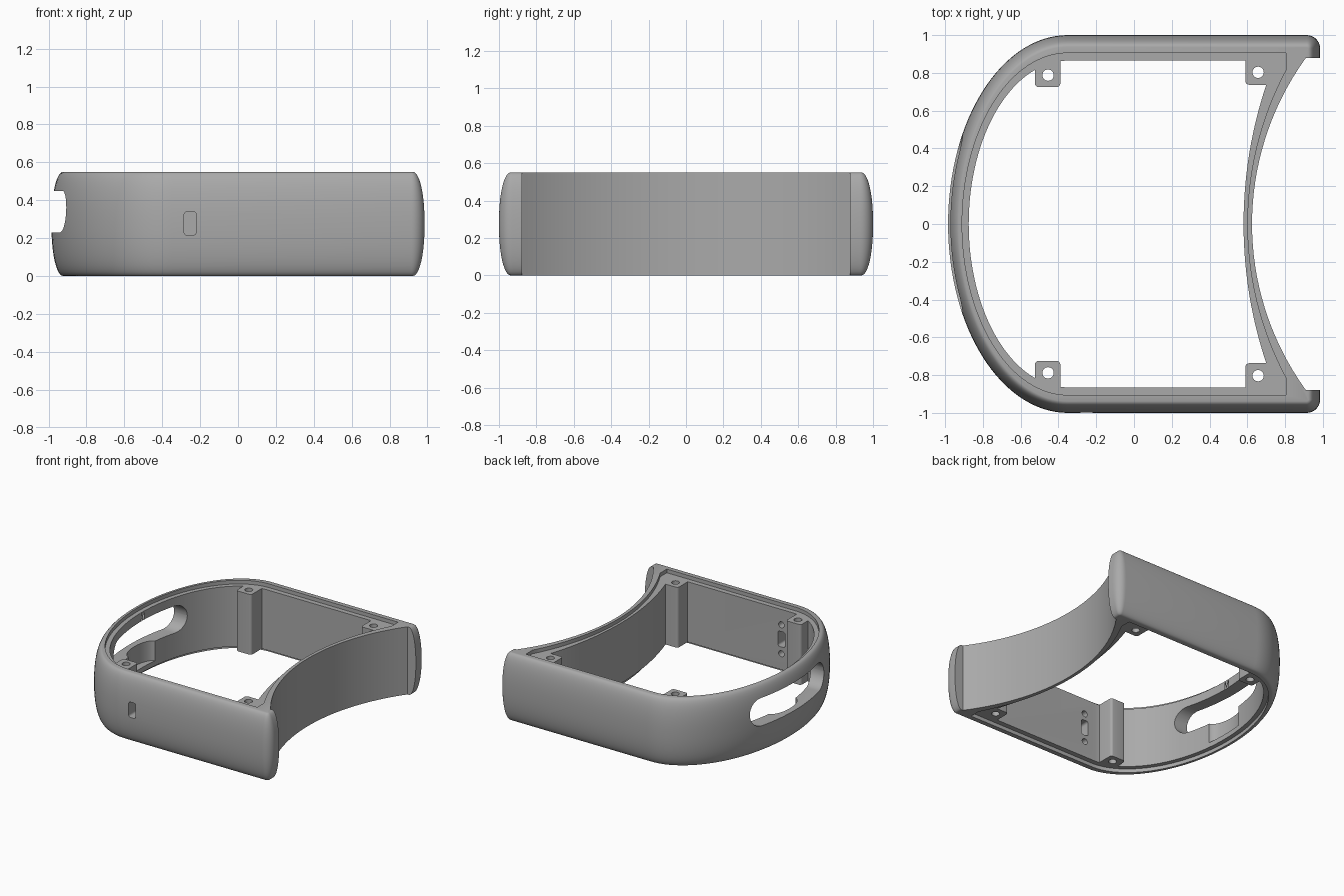
import bpy, bmesh, math
from mathutils import Vector

if "Cube" in bpy.data.objects:
    bpy.data.objects.remove(bpy.data.objects["Cube"])

HEIGHT = 0.55
LEDGE = 0.03          # depth of the lid recesses
BOW_X = -0.35         # where the straight sides turn into the curved end

grey = bpy.data.materials.new("Satin Grey")
grey.use_nodes = True
grey.diffuse_color = (0.4, 0.4, 0.4, 1)
grey.node_tree.nodes["Principled BSDF"].inputs["Base Color"].default_value = (0.4, 0.4, 0.4, 1)


def loft(name, rings):
    """Closed solid through a stack of equal-length point rings."""
    bm = bmesh.new()
    rows = [[bm.verts.new(p) for p in ring] for ring in rings]
    n = len(rows[0])
    for a, b in zip(rows, rows[1:]):
        for i in range(n):
            j = (i + 1) % n
            bm.faces.new((a[i], a[j], b[j], b[i]))
    bm.faces.new(rows[0][::-1])
    bm.faces.new(rows[-1])
    bmesh.ops.recalc_face_normals(bm, faces=bm.faces)
    mesh = bpy.data.meshes.new(name)
    bm.to_mesh(mesh)
    bm.free()
    obj = bpy.data.objects.new(name, mesh)
    bpy.context.collection.objects.link(obj)
    mesh.materials.append(grey)
    return obj


def prism(name, outline, lo, hi, axis="z"):
    place = {"x": lambda p, h: (h, p[0], p[1]),
             "y": lambda p, h: (p[0], h, p[1]),
             "z": lambda p, h: (p[0], p[1], h)}[axis]
    return loft(name, [[place(p, h) for p in outline] for h in (lo, hi)])


def cut(target, cutter):
    mod = target.modifiers.new("cut", "BOOLEAN")
    mod.operation, mod.solver, mod.object = "DIFFERENCE", "EXACT", cutter
    bpy.context.view_layer.objects.active = target
    bpy.ops.object.modifier_apply(modifier=mod.name)
    bpy.data.objects.remove(cutter)


def arc(cx, cy, rx, ry, start, end, steps):
    out = []
    for i in range(steps + 1):
        a = math.radians(start + (end - start) * i / steps)
        out.append((cx + rx * math.cos(a), cy + ry * math.sin(a)))
    return out


def circle(cx, cy, r):
    return arc(cx, cy, r, r, 0, 345, 23)


def rounded_rect(x0, x1, y0, y1, r, steps=5):
    corners = ((x1, y1, 0), (x0, y1, 90), (x0, y0, 180), (x1, y0, 270))
    pts = []
    for x, y, a in corners:
        cx = x - r if x == x1 else x + r
        cy = y - r if y == y1 else y + r
        pts += arc(cx, cy, r, r, a, a + 90, steps)
    return pts


def waist(x_mid, radius, half, steps=32):
    """Points of the concave end, from -half to +half in y."""
    ys = [half * (2 * i / steps - 1) for i in range(steps + 1)]
    return [(x_mid + radius - math.sqrt(radius ** 2 - y * y), y) for y in ys]


def bow(rx, ry):
    return arc(BOW_X, 0, rx, ry, 90, 270, 64)


# Outer body: D outline swept up a bulging side profile
outline = (arc(0.915, 0.93, 0.07, 0.07, 0, 90, 8) + bow(0.635, 1.0)
           + arc(0.915, -0.93, 0.07, 0.07, 270, 360, 8))
normals = []
for i, p in enumerate(outline):
    t = Vector(outline[(i + 1) % len(outline)]) - Vector(outline[i - 1])
    normals.append(Vector((t.y, -t.x)).normalized())
rings = []
for k in range(25):
    t = -math.cos(math.pi * k / 24)
    inset = 0.062 * (1 - math.sqrt(max(0, 1 - abs(t) ** 2.2)))
    z = HEIGHT * (1 + t) / 2
    rings.append([(p[0] - n.x * inset, p[1] - n.y * inset, z)
                  for p, n in zip(outline, normals)])
body = loft("ring_housing", rings)

# Concave end between the two tips
cut(body, prism("waist_cutter", waist(0.625, 1.5, 0.878) + [(1.3, 0.878), (1.3, -0.878)], -0.2, 0.8))

# Inner cavity, leaving four screw posts standing
cavity = prism("cavity_cutter", waist(0.58, 2.32, 0.865) + bow(0.525, 0.865), -0.2, 0.8)
for side in (-1, 1):
    for x0, x1, y_in in ((-0.525, -0.39, 0.725), (0.59, 0.95, 0.737)):
        y0, y1 = sorted((side * y_in, side * 1.1))
        cut(cavity, prism("post_shape", rounded_rect(x0, x1, y0, y1, 0.02), -0.4, 1.0))
cut(body, cavity)

# Lid recesses, top and bottom
ledge = waist(0.60, 1.73, 0.82) + [(0.806, 0.905)] + bow(0.56, 0.905) + [(0.806, -0.905)]
for lo, hi in ((-0.2, LEDGE), (HEIGHT - LEDGE, 0.8)):
    cut(body, prism("ledge_cutter", ledge, lo, hi))

# Screw holes through the posts
for side in (-1, 1):
    for x, y in ((-0.455, 0.788), (0.657, 0.803)):
        cut(body, prism("screw_cutter", circle(x, side * y, 0.03), -0.2, 0.8))

# Long slot in the curved end, with a shallow groove under it on the inside
cut(body, prism("groove_cutter", arc(-0.86, 0, 0.075, 0.17, 0, 345, 23), 0.07, 0.34))
cut(body, prism("slot_cutter", rounded_rect(-0.475, 0.475, 0.23, 0.45, 0.109, 10), -1.2, -0.6, "x"))

# Port in the front wall with two blind fixing holes inside
cut(body, prism("port_cutter", rounded_rect(-0.285, -0.22, 0.215, 0.34, 0.018), -1.2, -0.8, "y"))
for z in (0.16, 0.395):
    cut(body, prism("fixing_cutter", circle(-0.2525, z, 0.025), -0.93, -0.8, "y"))

# Smooth curved faces, crisp cut edges
bpy.ops.object.select_all(action="DESELECT")
body.select_set(True)
bpy.context.view_layer.objects.active = body
bpy.ops.object.shade_smooth_by_angle(angle=math.radians(30))
